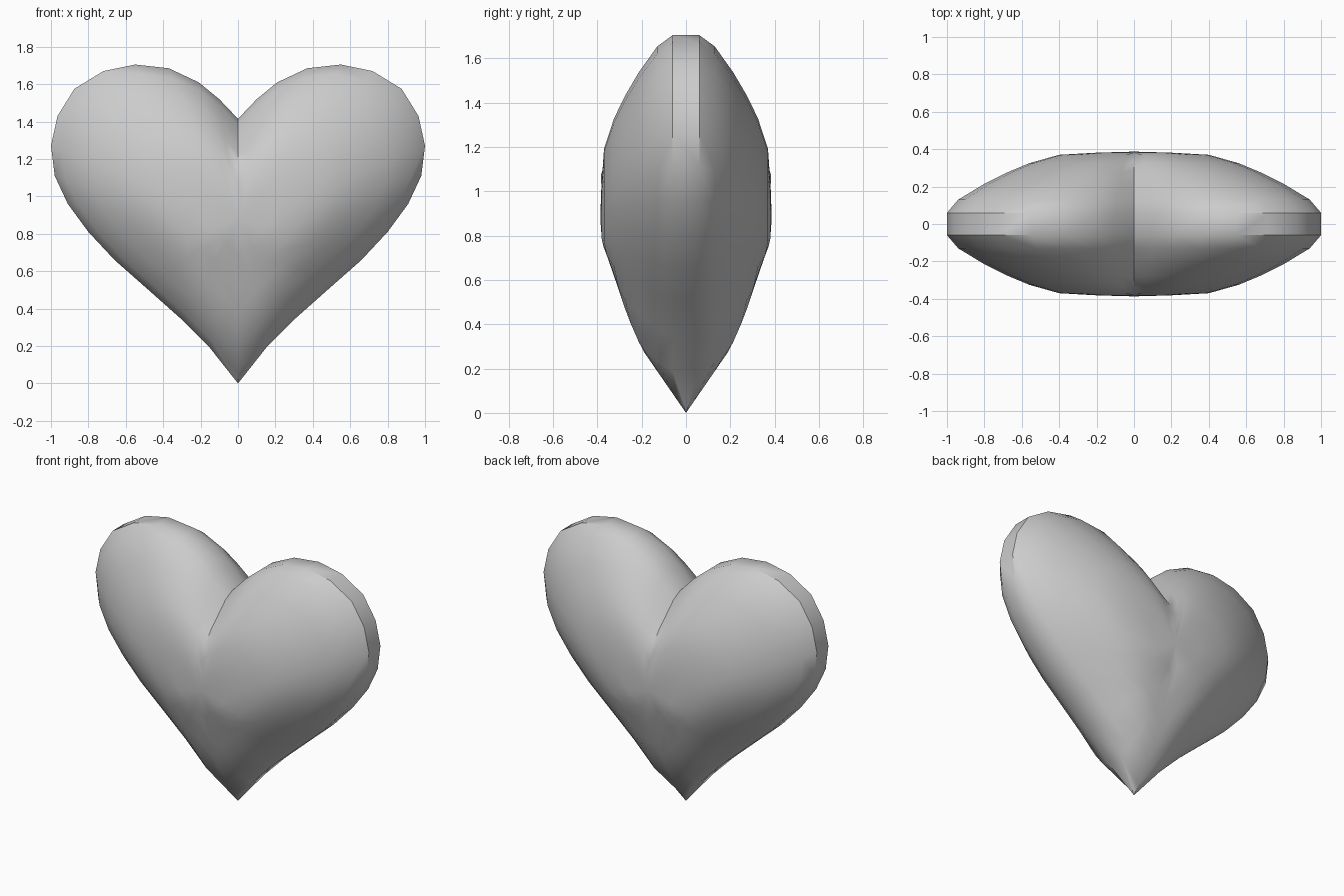
import bpy, bmesh, math

if "Cube" in bpy.data.objects:
    bpy.data.objects.remove(bpy.data.objects["Cube"])

# Right half of the heart outline (x, z), cleft to tip
half = [(0, 1.415), (0.10, 1.52), (0.21, 1.61), (0.37, 1.685), (0.55, 1.705),
        (0.72, 1.67), (0.875, 1.575), (0.965, 1.43), (1.0, 1.27), (0.98, 1.11),
        (0.91, 0.96), (0.80, 0.81), (0.66, 0.66), (0.49, 0.51), (0.31, 0.35),
        (0.15, 0.19), (0, 0)]
outline = half + [(-x, z) for x, z in half[-2:0:-1]]
CENTRE = 0.85

# Inflation: (ring scale, half depth), rim to middle
rings = [(1, 0.06), (0.94, 0.13), (0.8, 0.215), (0.68, 0.275), (0.56, 0.325),
         (0.4, 0.37), (0.2, 0.385)]
# Depth limit by height, tapering to the tip
taper = [(0, 0), (0.29, 0.20), (0.45, 0.27), (0.6, 0.315), (0.68, 0.345),
         (0.77, 0.38), (2, 0.39)]


def limit(z):
    for (z0, y0), (z1, y1) in zip(taper, taper[1:]):
        if z <= z1:
            return y0 + (y1 - y0) * (z - z0) / (z1 - z0)
    return y1


bm = bmesh.new()
n = len(outline)


def puffed_side(sign):
    """Concentric rings forming one inflated face; returns the rim ring."""
    loops = []
    for s, depth in rings:
        loop = []
        for i, (x, z) in enumerate(outline):
            zz = CENTRE + s * (z - CENTRE)
            y = min(depth, limit(zz))
            if i == 0 and 0.3 < s < 0.7:      # soften the inner cleft
                y += 0.013
            loop.append(bm.verts.new((s * x, sign * y, zz)))
        loops.append(loop)
    for a, b in zip(loops, loops[1:]):
        for i in range(n):
            j = (i + 1) % n
            bm.faces.new((a[i], a[j], b[j], b[i]))
    mid = bm.verts.new((0, sign * 0.387, CENTRE + 0.03))
    for i in range(n):
        bm.faces.new((loops[-1][i], loops[-1][(i + 1) % n], mid))
    return loops[0]


# Two puffed sides joined by a narrow rim band
front, back = puffed_side(-1), puffed_side(1)
for i in range(n):
    j = (i + 1) % n
    bm.faces.new((front[i], front[j], back[j], back[i]))
bmesh.ops.remove_doubles(bm, verts=bm.verts, dist=0.0005)
bmesh.ops.recalc_face_normals(bm, faces=bm.faces)

mesh = bpy.data.meshes.new("heart")
bm.to_mesh(mesh)
bm.free()
heart = bpy.data.objects.new("heart", mesh)
bpy.context.collection.objects.link(heart)
bpy.context.view_layer.objects.active = heart
heart.select_set(True)
bpy.ops.object.shade_smooth_by_angle(angle=math.radians(35))
